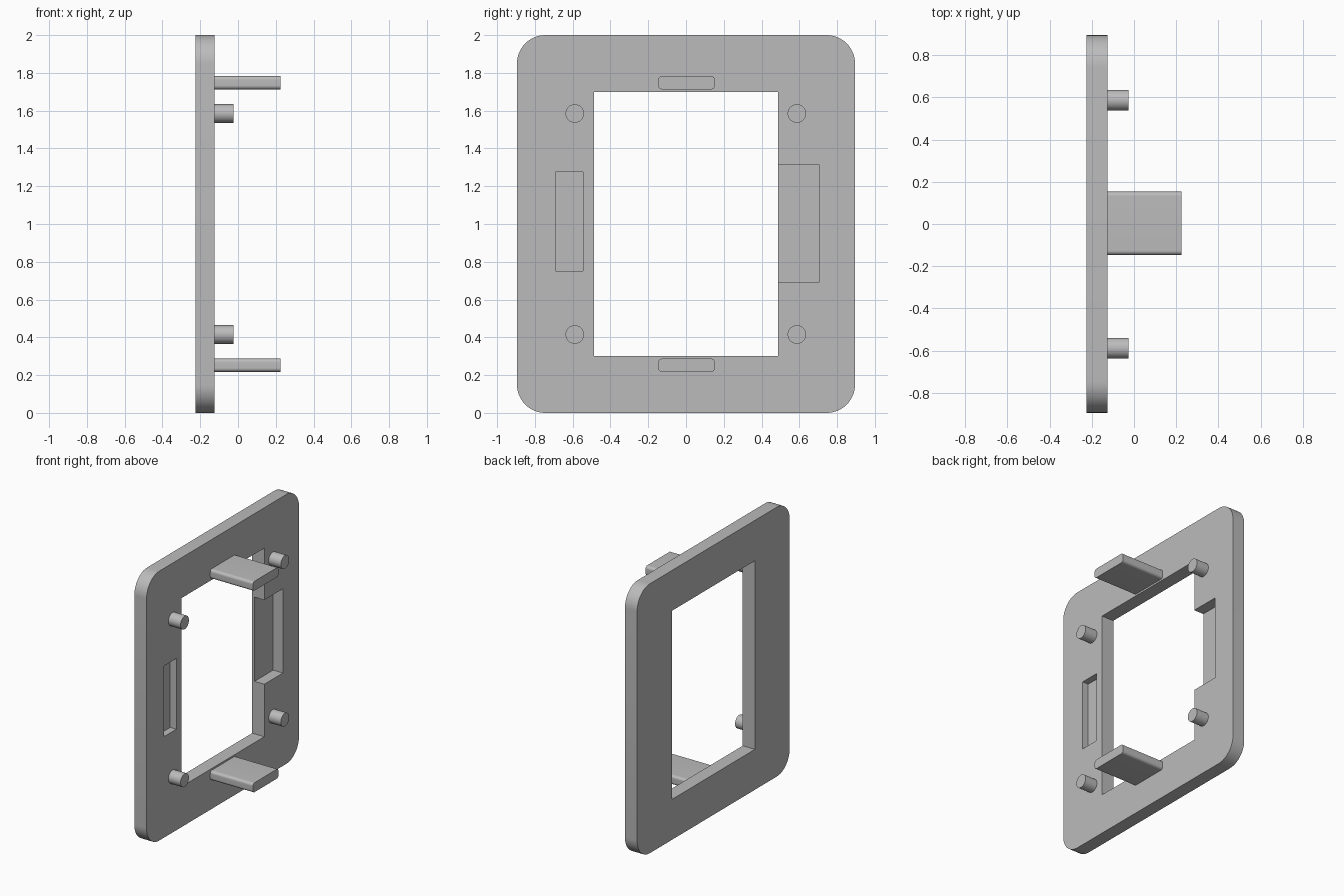
import bpy
import bmesh
from math import cos, sin, pi, radians
from mathutils import Vector

cube = bpy.data.objects.get("Cube")
if cube:
    bpy.data.objects.remove(cube)

grey = bpy.data.materials.new("plain_grey")
grey.use_nodes = True
grey.diffuse_color = (0.5, 0.5, 0.5, 1)
grey.node_tree.nodes["Principled BSDF"].inputs["Base Color"].default_value = (0.5, 0.5, 0.5, 1)

BACK, FACE = -0.225, -0.125      # plate thickness along x
MID = 1.0                        # middle height of the plate


def rounded_slab(name, x, y, z, radius=0.0, steps=12):
    """Extrude a rounded rectangle in the yz plane along x; x, y, z are ranges."""
    outline = []
    corners = [(y[1], z[1], -1, -1), (y[0], z[1], 1, -1), (y[0], z[0], 1, 1), (y[1], z[0], -1, 1)]
    for quarter, (cy, cz, sy, sz) in enumerate(corners):
        if radius == 0:
            outline.append((cy, cz))
            continue
        for i in range(steps + 1):
            a = (quarter + i / steps) * pi / 2
            outline.append((cy + sy * radius + radius * cos(a), cz + sz * radius + radius * sin(a)))
    bm = bmesh.new()
    base = bm.faces.new([bm.verts.new((x[0], py, pz)) for py, pz in outline])
    ext = bmesh.ops.extrude_face_region(bm, geom=[base])
    moved = [v for v in ext["geom"] if isinstance(v, bmesh.types.BMVert)]
    bmesh.ops.translate(bm, verts=moved, vec=Vector((x[1] - x[0], 0, 0)))
    bmesh.ops.recalc_face_normals(bm, faces=bm.faces)
    mesh = bpy.data.meshes.new(name)
    bm.to_mesh(mesh)
    bm.free()
    mesh.materials.append(grey)
    obj = bpy.data.objects.new(name, mesh)
    bpy.context.collection.objects.link(obj)
    return obj


def activate(obj):
    bpy.ops.object.select_all(action="DESELECT")
    obj.select_set(True)
    bpy.context.view_layer.objects.active = obj


def smooth(obj):
    activate(obj)
    bpy.ops.object.shade_smooth_by_angle(angle=radians(30))


def cut(obj, *args):
    """Subtract a box from the object."""
    cutter = rounded_slab("cutter", *args)
    cutter.hide_render = True
    mod = obj.modifiers.new("cut", "BOOLEAN")
    mod.operation, mod.solver, mod.object = "DIFFERENCE", "EXACT", cutter
    activate(obj)
    bpy.ops.object.modifier_apply(modifier=mod.name)
    bpy.data.objects.remove(cutter)


# Frame plate with window opening, shallow pocket and side notch
plate = rounded_slab("frame_plate", (BACK, FACE), (-0.895, 0.895), (0, 2), 0.15)
cut(plate, (BACK - 0.1, FACE + 0.1), (-0.487, 0.487), (0.3, 1.7))
cut(plate, (FACE - 0.05, FACE + 0.1), (-0.692, -0.545), (0.75, 1.275))
cut(plate, (FACE - 0.08, FACE + 0.1), (0.4, 0.705), (0.69, 1.315))
smooth(plate)

# Clip tabs above and below the window
for label, side in (("upper", 1), ("lower", -1)):
    z = MID + side * 0.748
    smooth(rounded_slab(label + "_tab", (FACE, 0.225), (-0.147, 0.153), (z - 0.035, z + 0.035), 0.02))

# Locating pegs at the four corners
for label, side in (("upper", 1), ("lower", -1)):
    for hand, y in (("front", -0.589), ("back", 0.587)):
        z = MID + side * 0.585
        bpy.ops.mesh.primitive_cylinder_add(
            vertices=48, radius=0.049, depth=0.1,
            location=(FACE + 0.05, y, z), rotation=(0, pi / 2, 0))
        peg = bpy.context.object
        peg.name = f"{label}_{hand}_peg"
        peg.data.materials.append(grey)
        smooth(peg)
